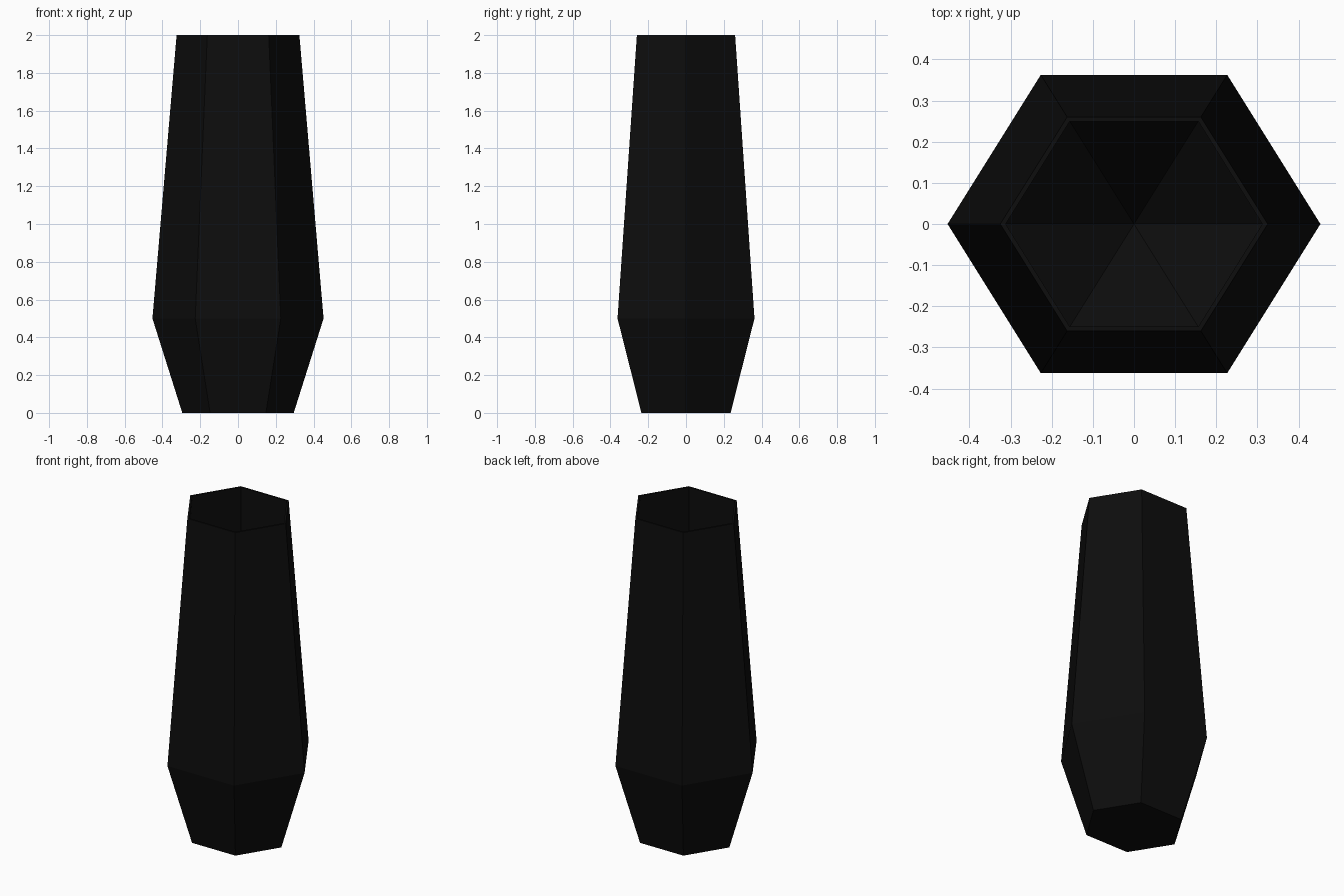
import bpy, bmesh
from math import cos, sin, pi

cube = bpy.data.objects.get("Cube")
if cube:
    bpy.data.objects.remove(cube, do_unlink=True)

SIDES = 6
DEPTH = 0.924  # the hexagon is slightly squashed front to back

mat = bpy.data.materials.new("near_black_glaze")
mat.use_nodes = True
colour = (0.004, 0.004, 0.004, 1)
mat.diffuse_color = colour
bsdf = mat.node_tree.nodes["Principled BSDF"]
bsdf.inputs["Base Color"].default_value = colour
bsdf.inputs["Roughness"].default_value = 0.6


def ring(bm, radius, z):
    angles = [2 * pi * i / SIDES for i in range(SIDES)]
    return [bm.verts.new((radius * cos(a), radius * sin(a) * DEPTH, z)) for a in angles]


# Profile: foot, shoulder, outer lip, inner lip, inner shoulder
profile = [(0.295, 0), (0.453, 0.5), (0.325, 2), (0.312, 2), (0.438, 0.5)]

bm = bmesh.new()
rings = [ring(bm, r, z) for r, z in profile]

# Foot underside
bm.faces.new(rings[0][::-1])

# Outer walls, lip and inner walls
for low, high in zip(rings, rings[1:]):
    for i in range(SIDES):
        j = (i + 1) % SIDES
        bm.faces.new((low[i], low[j], high[j], high[i]))

# Hollow floor, sloping to the centre
centre = bm.verts.new((0, 0, 0.06))
for i in range(SIDES):
    bm.faces.new((rings[-1][i], rings[-1][(i + 1) % SIDES], centre))

bmesh.ops.recalc_face_normals(bm, faces=bm.faces)
mesh = bpy.data.meshes.new("vase")
bm.to_mesh(mesh)
bm.free()
mesh.materials.append(mat)
vase = bpy.data.objects.new("vase", mesh)
bpy.context.collection.objects.link(vase)
